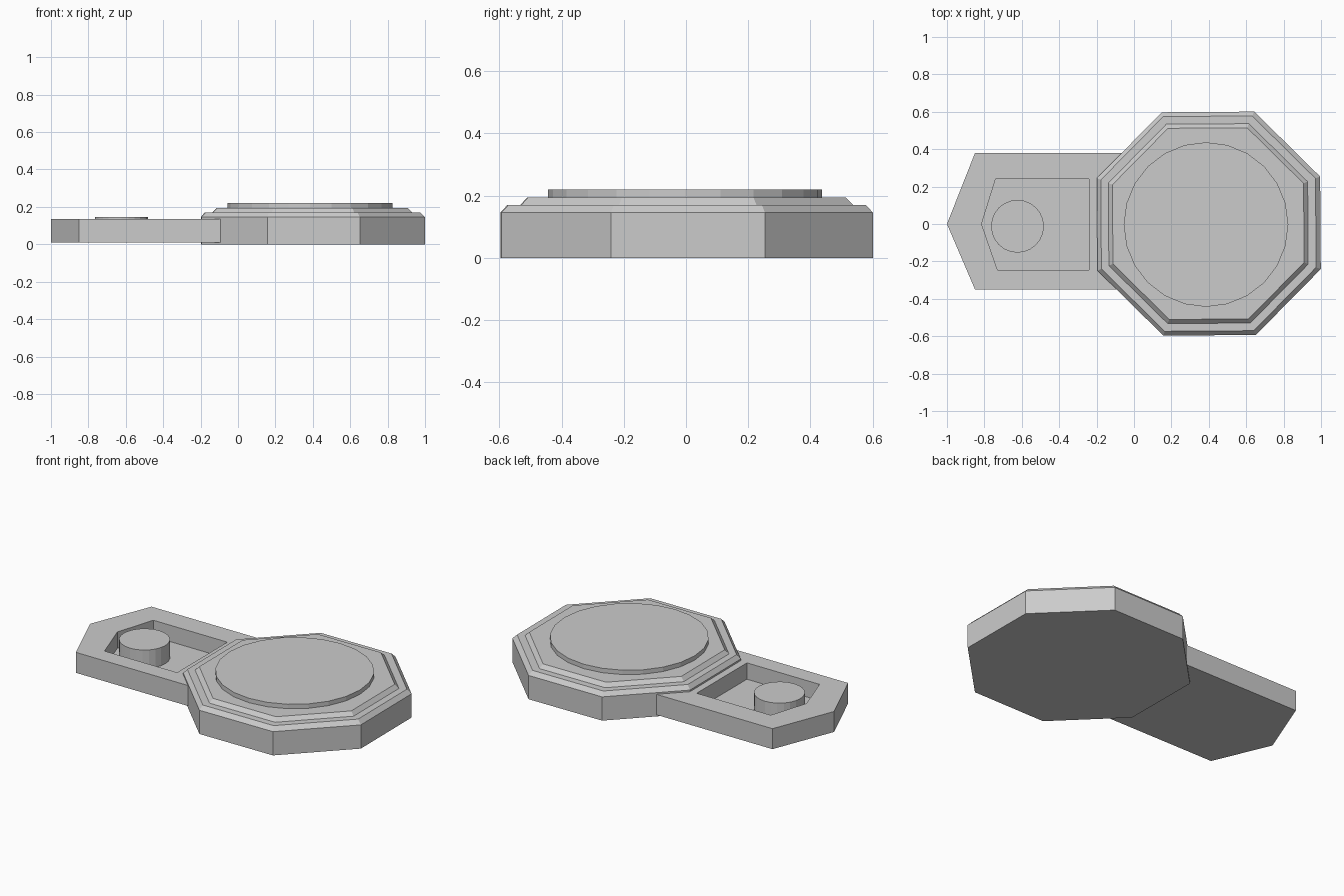
import bpy, bmesh, math

if "Cube" in bpy.data.objects:
    bpy.data.objects.remove(bpy.data.objects["Cube"])


def stacked(name, rings):
    """Solid skinned through matching closed rings of 3D points, capped at both ends."""
    bm = bmesh.new()
    loops = [[bm.verts.new(p) for p in ring] for ring in rings]
    n = len(loops[0])
    for a, b in zip(loops, loops[1:]):
        for i in range(n):
            j = (i + 1) % n
            bm.faces.new((a[i], a[j], b[j], b[i]))
    bm.faces.new(loops[0][::-1])
    bm.faces.new(loops[-1])
    bmesh.ops.recalc_face_normals(bm, faces=bm.faces)
    mesh = bpy.data.meshes.new(name)
    bm.to_mesh(mesh)
    bm.free()
    obj = bpy.data.objects.new(name, mesh)
    bpy.context.collection.objects.link(obj)
    return obj


def circle(cx, cy, r, z, sides, turn=0.0):
    angles = [turn + math.tau * i / sides for i in range(sides)]
    return [(cx + r * math.cos(a), cy + r * math.sin(a), z) for a in angles]


def octagon(cx, half_width, z):
    r = half_width / math.cos(math.pi / 8)
    return circle(cx, 0.002, r, z, 8, math.radians(22.5 + 0.4))


def outline(points, z):
    return [(x, y, z) for x, y in points]


# Octagonal body with two chamfered tiers
stacked("octagon_body", [
    octagon(0.4, 0.597, 0.0),
    octagon(0.4, 0.597, 0.145),
    octagon(0.398, 0.574, 0.17),
    octagon(0.397, 0.533, 0.17),
    octagon(0.397, 0.511, 0.193),
])

# Raised round plate on top of the body
stacked("top_disc", [circle(0.385, -0.003, 0.44, z, 24) for z in (0.18, 0.22)])

# Pointed arm with a recessed pocket
arm = [(-1.0, 0.0), (-0.85, -0.35), (0.0, -0.35), (0.0, 0.38), (-0.85, 0.38)]
pocket = [(-0.815, 0.0), (-0.73, -0.245), (-0.24, -0.245), (-0.24, 0.24), (-0.74, 0.24)]
stacked("arm_tray", [
    outline(arm, 0.01),
    outline(arm, 0.135),
    outline(pocket, 0.135),
    outline(pocket, 0.035),
])

# Round post standing in the pocket
stacked("pocket_post", [circle(-0.623, -0.012, 0.141, z, 24) for z in (0.025, 0.146)])
